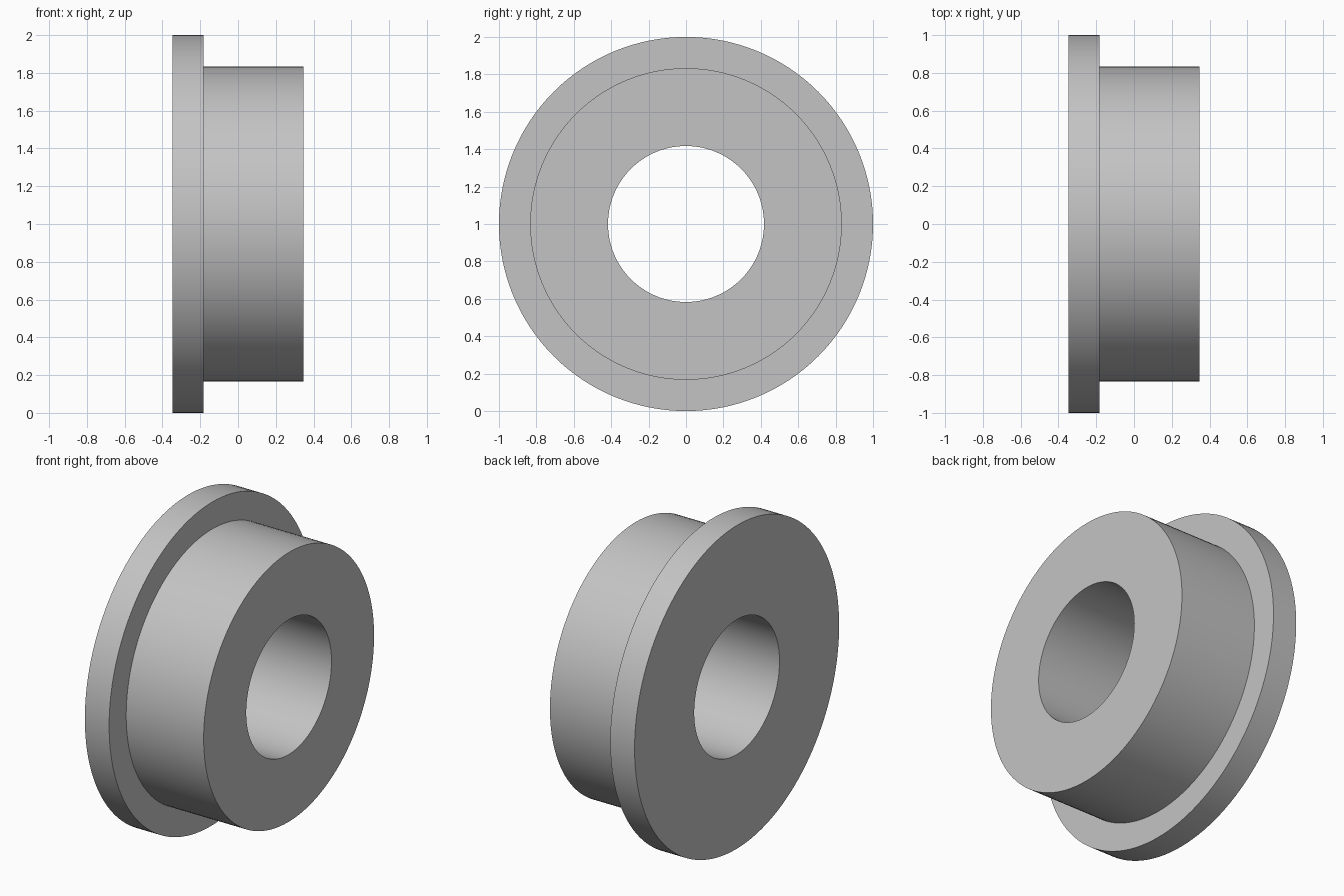
import bpy
import bmesh
from math import cos, sin, tau, radians

cube = bpy.data.objects.get("Cube")
if cube:
    bpy.data.objects.remove(cube, do_unlink=True)

SEGMENTS = 128
BORE, BODY, FLANGE = 0.417, 0.833, 1.0        # radii
OUTER_END, SHOULDER, BODY_END = -0.348, -0.182, 0.348   # stations along x

# Plain grey metal
grey = bpy.data.materials.new("grey_metal")
grey.use_nodes = True
colour = (0.55, 0.55, 0.55, 1)
grey.diffuse_color = colour
grey.node_tree.nodes["Principled BSDF"].inputs["Base Color"].default_value = colour

# Closed half-section (x, radius), revolved about the x axis
section = [
    (OUTER_END, BORE),
    (OUTER_END, FLANGE),
    (SHOULDER, FLANGE),
    (SHOULDER, BODY),
    (BODY_END, BODY),
    (BODY_END, BORE),
]

bm = bmesh.new()
rings = []
for i in range(SEGMENTS):
    a = tau * i / SEGMENTS
    rings.append([bm.verts.new((x, r * cos(a), r * sin(a))) for x, r in section])
for i, ring in enumerate(rings):
    following = rings[(i + 1) % SEGMENTS]
    for j in range(len(section)):
        k = (j + 1) % len(section)
        bm.faces.new((ring[j], ring[k], following[k], following[j]))
bmesh.ops.recalc_face_normals(bm, faces=bm.faces)

mesh = bpy.data.meshes.new("flanged_bushing")
bm.to_mesh(mesh)
bm.free()
mesh.materials.append(grey)

# Flanged bushing standing on its rim
bushing = bpy.data.objects.new("flanged_bushing", mesh)
bushing.location.z = FLANGE
bpy.context.collection.objects.link(bushing)
bpy.context.view_layer.objects.active = bushing
bushing.select_set(True)
bpy.ops.object.shade_smooth_by_angle(angle=radians(30))
